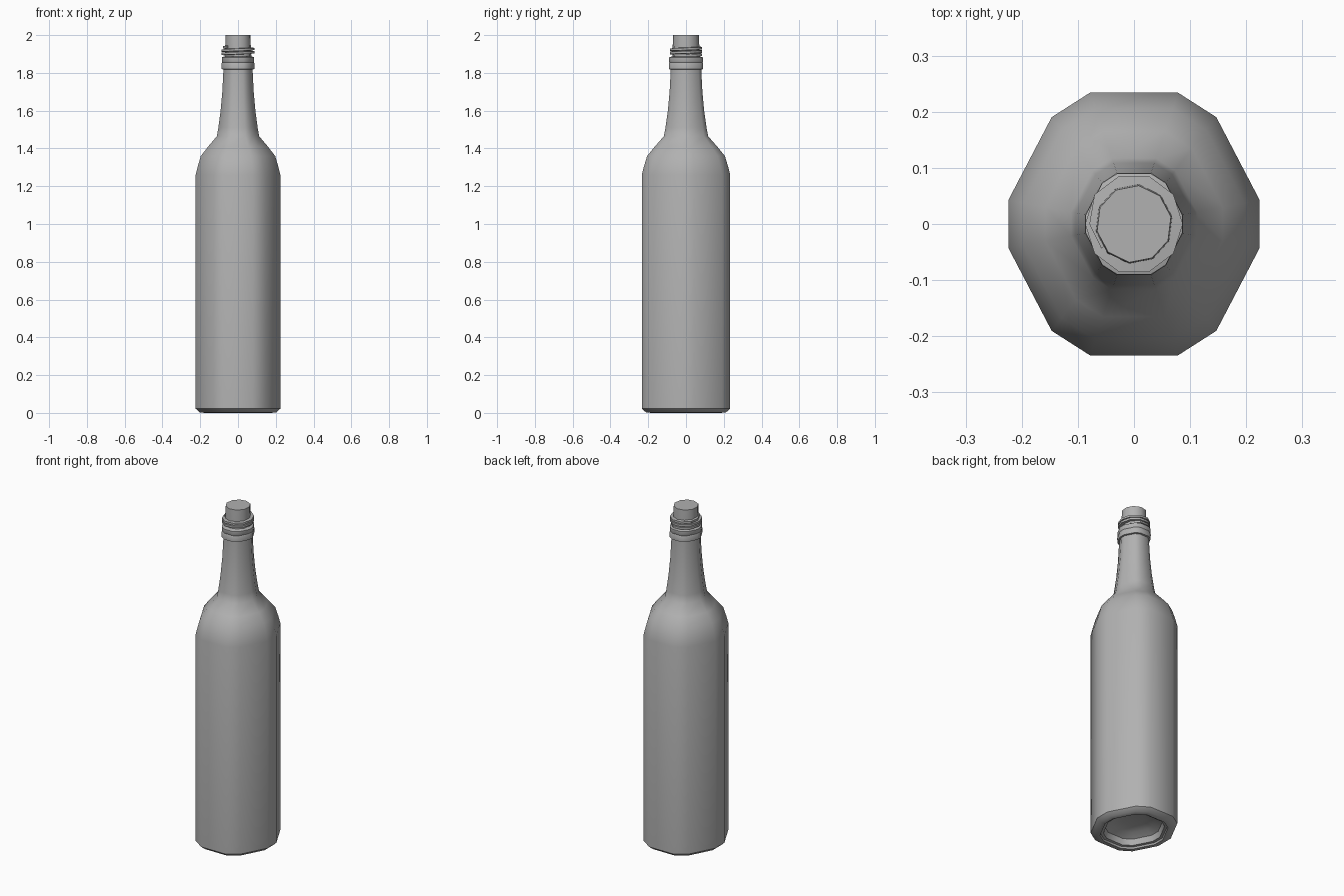
import bpy, bmesh, math

if "Cube" in bpy.data.objects:
    bpy.data.objects.remove(bpy.data.objects["Cube"])

# Twelve-sided, slightly stretched cross-section (one quarter, mirrored around)
Q = [(1.0, 0.19), (0.655, 0.85), (0.35, 1.045)]
SECTION = (Q + [(-x, y) for x, y in reversed(Q)]
           + [(-x, -y) for x, y in Q] + [(x, -y) for x, y in reversed(Q)])
ROUND = [(math.cos(math.tau * (i + 0.3) / 10), 1.03 * math.sin(math.tau * (i + 0.3) / 10))
         for i in range(10)]

# Dark grey glass
GLASS = bpy.data.materials.new("dark_glass")
GLASS.diffuse_color = (0.44, 0.44, 0.44, 1)
GLASS.use_nodes = True
GLASS.node_tree.nodes["Principled BSDF"].inputs["Base Color"].default_value = GLASS.diffuse_color


def skin(name, rings):
    """Bridge rings of points into one closed surface."""
    bm = bmesh.new()
    rows = [[bm.verts.new(p) for p in ring] for ring in rings]
    n = len(rows[0])
    for a, b in zip(rows, rows[1:]):
        for i in range(n):
            j = (i + 1) % n
            bm.faces.new((a[i], a[j], b[j], b[i]))
    bm.faces.new(rows[0][::-1])
    bm.faces.new(rows[-1])
    bmesh.ops.recalc_face_normals(bm, faces=bm.faces)
    me = bpy.data.meshes.new(name)
    bm.to_mesh(me)
    bm.free()
    me.materials.append(GLASS)
    ob = bpy.data.objects.new(name, me)
    bpy.context.collection.objects.link(ob)
    bpy.ops.object.select_all(action='DESELECT')
    ob.select_set(True)
    bpy.context.view_layer.objects.active = ob
    bpy.ops.object.shade_smooth_by_angle(angle=math.radians(42))


def loft(name, profile, section):
    skin(name, [[(x * r, y * r, z) for x, y in section] for r, z in profile])


# Bottle body: recessed underside, straight wall, shoulder and tapering neck
loft("bottle_body", [
    (0.06, 0.075), (0.11, 0.065), (0.148, 0.045), (0.158, 0.012), (0.172, 0.01),
    (0.176, 0.0), (0.203, 0.003), (0.224, 0.022), (0.224, 1.26), (0.213, 1.305),
    (0.197, 1.36), (0.158, 1.41), (0.112, 1.465), (0.104, 1.51), (0.092, 1.6),
    (0.083, 1.7), (0.078, 1.8), (0.077, 1.84)], SECTION)

# Two-step collar below the thread
loft("neck_collar", [
    (0.074, 1.817), (0.086, 1.82), (0.087, 1.85), (0.084, 1.856),
    (0.086, 1.86), (0.086, 1.882), (0.07, 1.888)], SECTION)

# Mouth of the bottle, closed flat on top
loft("bottle_mouth", [(0.07, 1.86), (0.069, 1.94), (0.067, 2.0)], ROUND)

# Screw thread winding closely around the mouth
rings = []
steps = 26
for i in range(steps + 1):
    a = math.tau * i / 10
    z = 1.892 + 0.045 * i / steps
    grow = min(1, i / 2, (steps - i) / 2)
    outer = 0.072 + 0.015 * grow
    rings.append([(r * math.cos(a), 1.03 * r * math.sin(a), z + dz)
                  for r, dz in [(0.064, -0.0085), (outer, -0.006),
                                (outer, 0.006), (0.064, 0.0085)]])
skin("screw_thread", rings)
